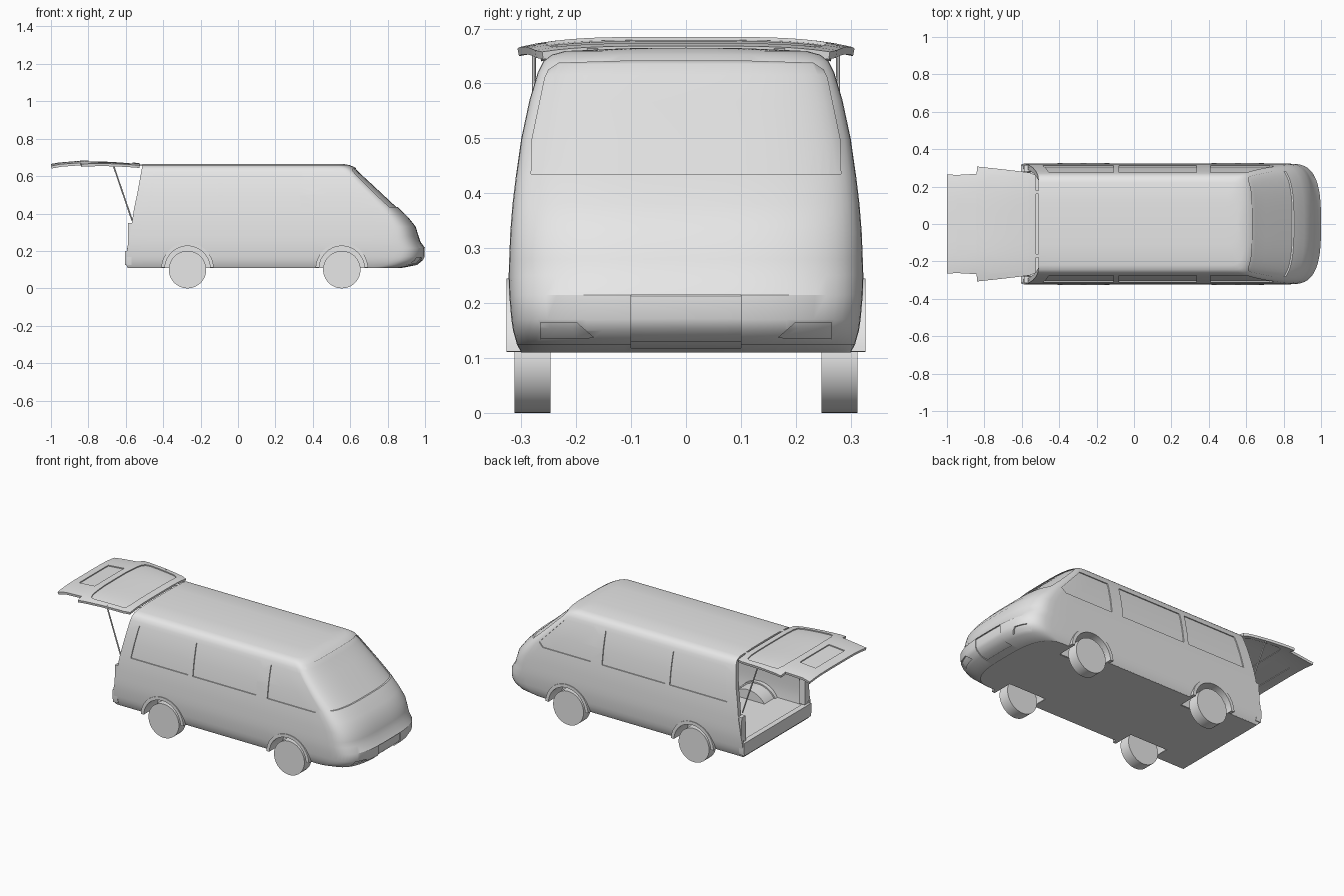
import bpy, bmesh, math
from mathutils import Vector

if "Cube" in bpy.data.objects:
    bpy.data.objects.remove(bpy.data.objects["Cube"], do_unlink=True)

GREY = (0.8, 0.8, 0.8, 1)
paint = bpy.data.materials.new("light_grey")
paint.use_nodes = True
paint.diffuse_color = GREY
paint.node_tree.nodes["Principled BSDF"].inputs["Base Color"].default_value = GREY


def make(name, bm):
    mesh = bpy.data.meshes.new(name)
    bm.to_mesh(mesh)
    bm.free()
    obj = bpy.data.objects.new(name, mesh)
    bpy.context.collection.objects.link(obj)
    mesh.materials.append(paint)
    return obj


def loft(name, rows, caps=False):
    """Skin a list of equally long point rows."""
    bm = bmesh.new()
    grid = [[bm.verts.new(p) for p in row] for row in rows]
    for a, b in zip(grid, grid[1:]):
        for i in range(len(a) - 1):
            bm.faces.new((a[i], a[i + 1], b[i + 1], b[i]))
        if caps:
            bm.faces.new((a[-1], a[0], b[0], b[-1]))
    if caps:
        bm.faces.new(grid[0])
        bm.faces.new(grid[-1])
    bmesh.ops.remove_doubles(bm, verts=bm.verts, dist=1e-5)
    if caps:
        bmesh.ops.recalc_face_normals(bm, faces=bm.faces)
    return make(name, bm)


def prism(name, outline, axis, lo, hi):
    """Extrude a flat outline along one axis."""
    def place(p, d):
        point = list(p)
        point.insert("xyz".index(axis), d)
        return point
    return loft(name, [[place(p, d) for p in outline] for d in (lo, hi)], True)


def arc(cx, cz, r, start=0, end=2 * math.pi, n=48):
    steps = [start + (end - start) * i / n for i in range(n + 1)]
    if end - start > 6:
        steps.pop()
    return [(cx + r * math.cos(t), cz + r * math.sin(t)) for t in steps]


def solidify(obj, thickness):
    m = obj.modifiers.new("thickness", "SOLIDIFY")
    m.thickness, m.offset = thickness, -1


def boolean(obj, cutter, operation):
    m = obj.modifiers.new("cut", "BOOLEAN")
    m.object, m.operation, m.solver = cutter, operation, "EXACT"


def finish(obj, angle=32):
    """Apply the modifiers and shade smooth with sharp edges kept."""
    graph = bpy.context.evaluated_depsgraph_get()
    obj.data = bpy.data.meshes.new_from_object(obj.evaluated_get(graph))
    obj.modifiers.clear()
    bpy.ops.object.select_all(action="DESELECT")
    obj.select_set(True)
    bpy.context.view_layer.objects.active = obj
    bpy.ops.object.shade_smooth_by_angle(angle=math.radians(angle))


def recess(skin, cutters):
    """Cut openings in a skin and fill each one with a sunken pane."""
    for cutter in cutters:
        pane = bpy.data.objects.new(cutter.name.replace("cutter", "pane"), skin.data.copy())
        bpy.context.collection.objects.link(pane)
        sink = pane.modifiers.new("sink", "DISPLACE")
        sink.strength, sink.mid_level = -0.006, 0
        solidify(pane, 0.005)
        boolean(pane, cutter, "INTERSECT")
        finish(pane)
    solidify(skin, 0.014)
    for cutter in cutters:
        boolean(skin, cutter, "DIFFERENCE")


def remove(objs):
    for obj in objs:
        bpy.data.objects.remove(obj, do_unlink=True)


# Body levels: height, nose x, tail x, half width, depth of the rounded nose
LEVELS = [
    (.11, .88, -.59, .30, .16), (.125, .96, -.597, .308, .17),
    (.15, .99, -.597, .315, .17), (.17, 1, -.597, .318, .17),
    (.215, 1, -.592, .322, .17), (.25, .975, -.585, .323, .16),
    (.28, .965, -.58, .322, .15), (.33, .95, -.57, .32, .15),
    (.38, .91, -.563, .316, .14), (.43, .86, -.555, .31, .12),
    (.5, .785, -.54, .30, .11), (.57, .71, -.527, .285, .1),
    (.62, .655, -.518, .27, .08), (.64, .635, -.514, .26, .08),
    (.652, .615, -.512, .245, .08), (.659, .595, -.51, .22, .08),
    (.664, .57, -.51, .11, .08), (.665, .56, -.51, 0, .08)]


def ring(z, nose, tail, w, depth):
    """Plan outline from the right tail around the nose to the left tail."""
    n, half = 14, []
    for i in range(n):
        half.append((tail + (nose - depth - tail) * i / n, w))
    for i in range(n):
        t = math.pi / 2 * i / n
        half.append((nose - depth + depth * math.sin(t) ** (2 / 3), w * math.cos(t) ** (2 / 3)))
    return ([(x, -y, z) for x, y in half] + [(nose, 0, z)]
            + [(x, y, z) for x, y in reversed(half)])


body = loft("body_shell", [ring(*level) for level in LEVELS])
floor = loft("floor", [ring(.11, .878, -.588, .298, .16), ring(.18, .975, -.59, .312, .17)], True)

# Window, plate and lamp openings
sill, head = .415, .602
screen = [(.282, .435), (.28, .5), (.257, .61), (.25, .625), (.232, .637), (.1, .641)]
lamp = [(.168, .137), (.265, .135), (.265, .165), (.2, .165)]


def mirrored(points):
    return points + [(-a, b) for a, b in reversed(points)]


def flip(points):
    return [(-a, b) for a, b in points]


windows = [
    prism("rear_window_cutter", [(-.487, sill), (-.11, sill), (-.11, head), (-.455, head)], "y", -.4, .4),
    prism("middle_window_cutter", [(-.08, sill), (.335, sill), (.335, head), (-.08, head)], "y", -.4, .4),
    prism("front_window_cutter", [(.41, sill), (.725, sill), (.75, .44), (.6, head), (.41, head)], "y", -.4, .4),
    prism("windscreen_cutter", mirrored(screen), "x", .55, 1.1),
    prism("front_plate_cutter", mirrored([(.1, .118), (.1, .215)]), "x", .85, 1.1),
    prism("left_lamp_cutter", lamp, "x", .75, 1.1),
    prism("right_lamp_cutter", flip(lamp), "x", .75, 1.1)]
recess(body, windows)

# Wheels, arches and wells
wells = []
WHEEL_R, WELL_R, ARCH_Z = .1, .123, .105
for end, cx in (("rear", -.27), ("front", .555)):
    for side, s in (("left", 1), ("right", -1)):
        label = f"{side}_{end}"
        finish(prism(label + "_wheel", arc(cx, WHEEL_R, WHEEL_R), "y", s * .247, s * .312))
        wells.append(prism(label + "_well_cutter", arc(cx, ARCH_Z, WELL_R), "y", s * .2, s * .4))
        for part, r, y0, y1 in (("flare", .14, .285, .327), ("well", .132, .195, .3)):
            band = arc(cx, ARCH_Z, WELL_R - .002, .05, math.pi - .05)
            band += arc(cx, ARCH_Z, r, .05, math.pi - .05)[::-1]
            finish(prism(f"{label}_{part}", band, "y", s * y0, s * y1))
        finish(prism(label + "_well_wall", arc(cx, ARCH_Z, .13, .05, math.pi - .05), "y", s * .195, s * .205))
for part in (body, floor):
    for well in wells:
        boolean(part, well, "DIFFERENCE")
    finish(part)
remove(windows + wells)

# Frame around the tail opening
right_edge = [(tail, -w + .002, z - .002) for z, nose, tail, w, d in LEVELS[4:]]
edge = right_edge + [(x, -y, z) for x, y, z in reversed(right_edge[:-1])]
frame = loft("rear_frame", [[(x + .03, y, z) for x, y, z in edge],
                            [(x + .001, y, z) for x, y, z in edge]])
bm = bmesh.new()
bm.from_mesh(frame.data)
bm.faces.ensure_lookup_table()
if bm.faces[0].normal.y > 0:
    bmesh.ops.reverse_faces(bm, faces=bm.faces)
bm.to_mesh(frame.data)
bm.free()
solidify(frame, .026)
finish(frame)

# Rear bumper, tail lamps and gas struts
finish(prism("rear_bumper", mirrored([(.312, .125), (.318, .16), (.315, .2)]), "x", -.603, -.57))
for side, s in (("left", 1), ("right", -1)):
    finish(prism(side + "_tail_lamp", [(s * .275, .2), (s * .319, .2), (s * .316, .35), (s * .28, .35)],
                 "x", -.588, -.55))
    low, high = Vector((-.565, s * .277, .36)), Vector((-.67, s * .277, .668))
    bm = bmesh.new()
    bmesh.ops.create_cone(bm, cap_ends=True, segments=10, radius1=.004, radius2=.004,
                          depth=(high - low).length)
    strut = make(side + "_strut", bm)
    strut.location = (low + high) / 2
    strut.rotation_euler = (high - low).to_track_quat("Z", "Y").to_euler()
    finish(strut)

# Raised tailgate: x, half width, middle height
STATIONS = [(-.525, .262, .668), (-.56, .275, .673), (-.63, .284, .679), (-.7, .292, .683),
            (-.8, .303, .685), (-.838, .307, .683), (-.842, .268, .683),
            (-.95, .262, .674), (-1, .266, .665)]
rows = []
for x, w, z in STATIONS:
    ys = [w * i / 10 for i in range(-10, 11)]
    rows.append([(x, y, z - .018 * (abs(y) / .3) ** 4) for y in ys])
tailgate = loft("tailgate", rows)
glass = [(-.565, .2), (-.57, .235), (-.59, .247), (-.76, .262), (-.785, .255), (-.797, .225), (-.804, .1)]
openings = [
    prism("tailgate_window_cutter", glass + [(x, -y) for x, y in reversed(glass)], "z", .5, .8),
    prism("tailgate_plate_cutter", [(-.845, .137), (-.948, .137), (-.948, -.137), (-.845, -.137)], "z", .5, .8)]
recess(tailgate, openings)
finish(tailgate)
remove(openings)

# Hinges between roof and tailgate
for side, s in (("left", 1), ("right", -1)):
    finish(prism(side + "_hinge", [(-.54, .656), (-.5, .652), (-.5, .66), (-.54, .666)],
                 "y", s * .16, s * .18))
